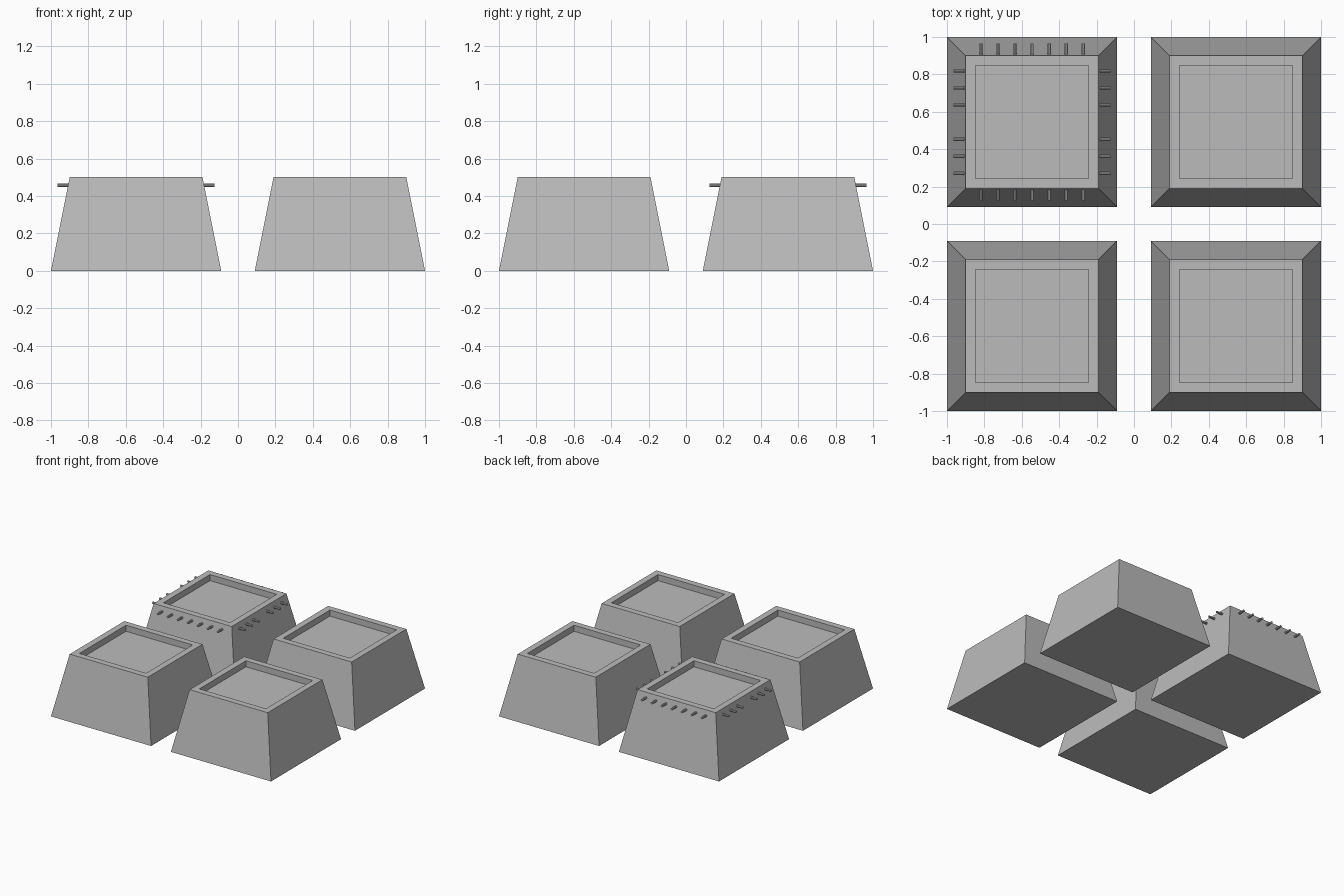
import bpy, bmesh, math
from mathutils import Matrix, Vector

if "Cube" in bpy.data.objects:
    bpy.data.objects.remove(bpy.data.objects["Cube"])

C = 0.545        # block centre offset
BASE, TOP, H = 0.455, 0.355, 0.5
REC, DEPTH = 0.303, 0.05

grey = bpy.data.materials.new("stone_grey")
grey.diffuse_color = (0.5, 0.5, 0.5, 1)
grey.use_nodes = True
grey.node_tree.nodes["Principled BSDF"].inputs["Base Color"].default_value = grey.diffuse_color


def finish(bm, name, loc):
    bmesh.ops.recalc_face_normals(bm, faces=bm.faces)
    me = bpy.data.meshes.new(name)
    bm.to_mesh(me)
    bm.free()
    me.materials.append(grey)
    ob = bpy.data.objects.new(name, me)
    ob.location = loc
    bpy.context.collection.objects.link(ob)
    return ob


# Tapered block with a square recess: stacked square loops, capped at both ends
def block(name, x, y):
    bm = bmesh.new()
    rings = []
    for r, z in [(BASE, 0), (TOP, H), (REC, H), (REC, H - DEPTH)]:
        rings.append([bm.verts.new((sx * r, sy * r, z))
                      for sx, sy in ((-1, -1), (1, -1), (1, 1), (-1, 1))])
    for a, b in zip(rings, rings[1:]):
        for i in range(4):
            j = (i + 1) % 4
            bm.faces.new((a[i], a[j], b[j], b[i]))
    bm.faces.new(rings[0][::-1])
    bm.faces.new(rings[-1])
    finish(bm, name, (x, y, 0))


for name, x, y in (("block_front_left", -C, -C), ("block_front_right", C, -C),
                   ("block_back_left", -C, C), ("block_back_right", C, C)):
    block(name, x, y)

# Rows of small pegs around the rim of the back left block
IN, OUT, PEG_Z = 0.35, 0.42, 0.458
for k, side in enumerate(("right", "back", "left", "front")):
    bm = bmesh.new()
    turn = Matrix.Rotation(k * math.pi / 2, 4, 'Z')
    for i in range(-3, 4):
        if i == 0 and k % 2 == 0:      # left and right rows have a gap in the middle
            continue
        m = (turn @ Matrix.Translation(((IN + OUT) / 2, i * 0.091, 0))
             @ Matrix.Rotation(math.pi / 2, 4, 'Y'))
        bmesh.ops.create_cone(bm, cap_ends=True, segments=8, radius1=0.009,
                              radius2=0.009, depth=OUT - IN, matrix=m)
    finish(bm, "pegs_" + side, (-C, C, PEG_Z))
